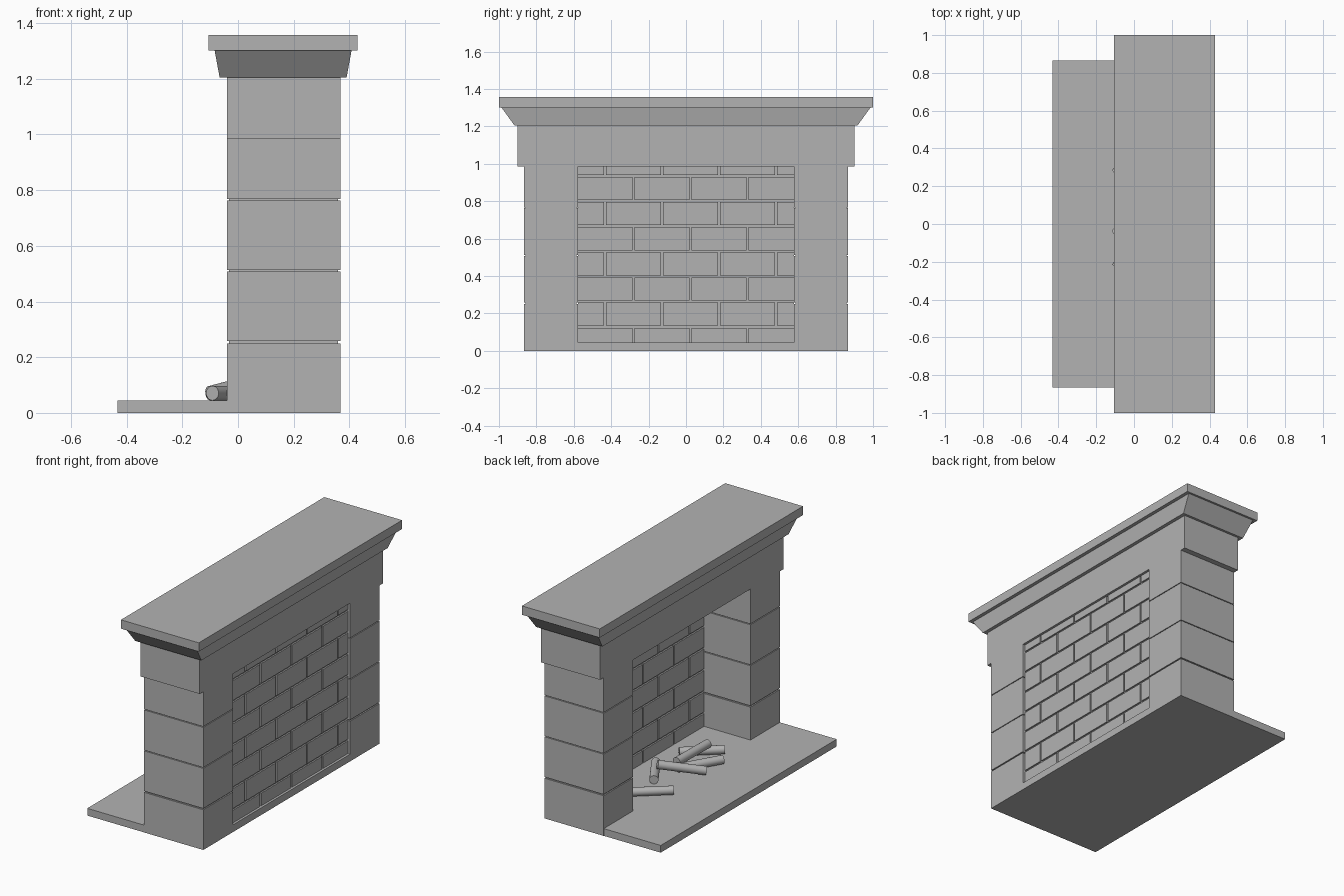
import bpy, bmesh
from mathutils import Vector

default = bpy.data.objects.get("Cube")
if default:
    bpy.data.objects.remove(default)

stone = bpy.data.materials.new("grey_stone")
stone.use_nodes = True
GREY = (0.45, 0.45, 0.45, 1)
stone.diffuse_color = GREY
stone.node_tree.nodes["Principled BSDF"].inputs["Base Color"].default_value = GREY


def finish(name, bm):
    mesh = bpy.data.meshes.new(name)
    bm.to_mesh(mesh)
    bm.free()
    mesh.materials.append(stone)
    obj = bpy.data.objects.new(name, mesh)
    bpy.context.collection.objects.link(obj)
    return obj


def add_box(bm, xs, ys, zs, flare=(0, 0)):
    """Box between limits; flare pushes the top edge outward in x and y."""
    verts = bmesh.ops.create_cube(bm, size=1)["verts"]
    for v in verts:
        sx, sy, top = v.co.x > 0, v.co.y > 0, v.co.z > 0
        v.co = Vector((xs[sx], ys[sy], zs[top]))
        if top:
            v.co.x += flare[0] if sx else -flare[0]
            v.co.y += flare[1] if sy else -flare[1]


def box(name, xs, ys, zs, flare=(0, 0)):
    bm = bmesh.new()
    add_box(bm, xs, ys, zs, flare)
    return finish(name, bm)


FRONT, BACK = -0.04, 0.368
OUTER, INNER = 0.867, 0.577
HEARTH_TOP, LINTEL = 0.045, 0.985

# Hearth slab
box("hearth", (-0.432, BACK), (-0.866, 0.866), (0, HEARTH_TOP))

# Pillars: stacked blocks around a slightly recessed core
joints = [(0, 0.25), (0.258, 0.508), (0.513, 0.763), (0.768, LINTEL)]
for side, label in ((1, "left"), (-1, "right")):
    ys = sorted((side * INNER, side * OUTER))
    bm = bmesh.new()
    for zs in joints:
        add_box(bm, (FRONT, BACK), ys, zs)
    inset = 0.008
    add_box(bm, (FRONT + inset, BACK - inset),
            (ys[0] + inset, ys[1] - inset), (0.01, LINTEL))
    finish(label + "_pillar", bm)

# Lintel, flared cornice and mantel shelf
box("lintel", (FRONT, BACK), (-0.902, 0.902), (LINTEL, 1.205))
box("cornice", (-0.066, 0.39), (-0.917, 0.917), (1.205, 1.302), (0.018, 0.07))
box("mantel_shelf", (-0.106, 0.43), (-1, 1), (1.302, 1.357))

# Brick back wall in running bond with recessed mortar
WALL_FRONT, WALL_BACK = 0.28, 0.353
box("mortar", (WALL_FRONT + 0.009, WALL_BACK - 0.009), (-INNER, INNER), (0.01, LINTEL))
bm = bmesh.new()
COURSE, LENGTH, GAP = 0.1345, 0.3045, 0.011
for row in range(8):
    z0 = max(row * COURSE, 0.01)
    z1 = min((row + 1) * COURSE - GAP, LINTEL)
    start = 0.024 - (row % 2) * LENGTH / 2
    for n in range(-3, 4):
        y0 = max(start + n * LENGTH + GAP / 2, -INNER)
        y1 = min(start + (n + 1) * LENGTH - GAP / 2, INNER)
        if y1 - y0 > 0.01:
            add_box(bm, (WALL_FRONT, WALL_BACK), (y0, y1), (z0, z1))
finish("bricks", bm)

# Firewood: loose round logs, some resting on others
RADIUS = 0.026
FLOOR = HEARTH_TOP + RADIUS
logs = [
    ((-0.1, 0.265, FLOOR), (0.11, 0.445, FLOOR)),
    ((0.07, 0.216, FLOOR), (0.2, 0.01, FLOOR)),
    ((-0.1, -0.053, FLOOR), (0.105, 0.131, 0.125)),
    ((-0.092, -0.229, FLOOR), (0.05, 0.01, FLOOR)),
    ((-0.025, -0.345, FLOOR), (0.17, -0.175, FLOOR)),
    ((0.038, -0.268, 0.12), (0.044, 0.031, 0.12)),
]
for i, (a, b) in enumerate(logs):
    a, b = Vector(a), Vector(b)
    bm = bmesh.new()
    bmesh.ops.create_cone(bm, cap_ends=True, segments=24, radius1=RADIUS,
                          radius2=RADIUS, depth=(b - a).length)
    turn = (b - a).to_track_quat("Z", "Y").to_matrix().to_4x4()
    bm.transform(turn)
    bmesh.ops.translate(bm, vec=(a + b) / 2, verts=bm.verts)
    log = finish(f"log_{i + 1}", bm)
    bpy.ops.object.select_all(action="DESELECT")
    log.select_set(True)
    bpy.context.view_layer.objects.active = log
    bpy.ops.object.shade_smooth_by_angle()
